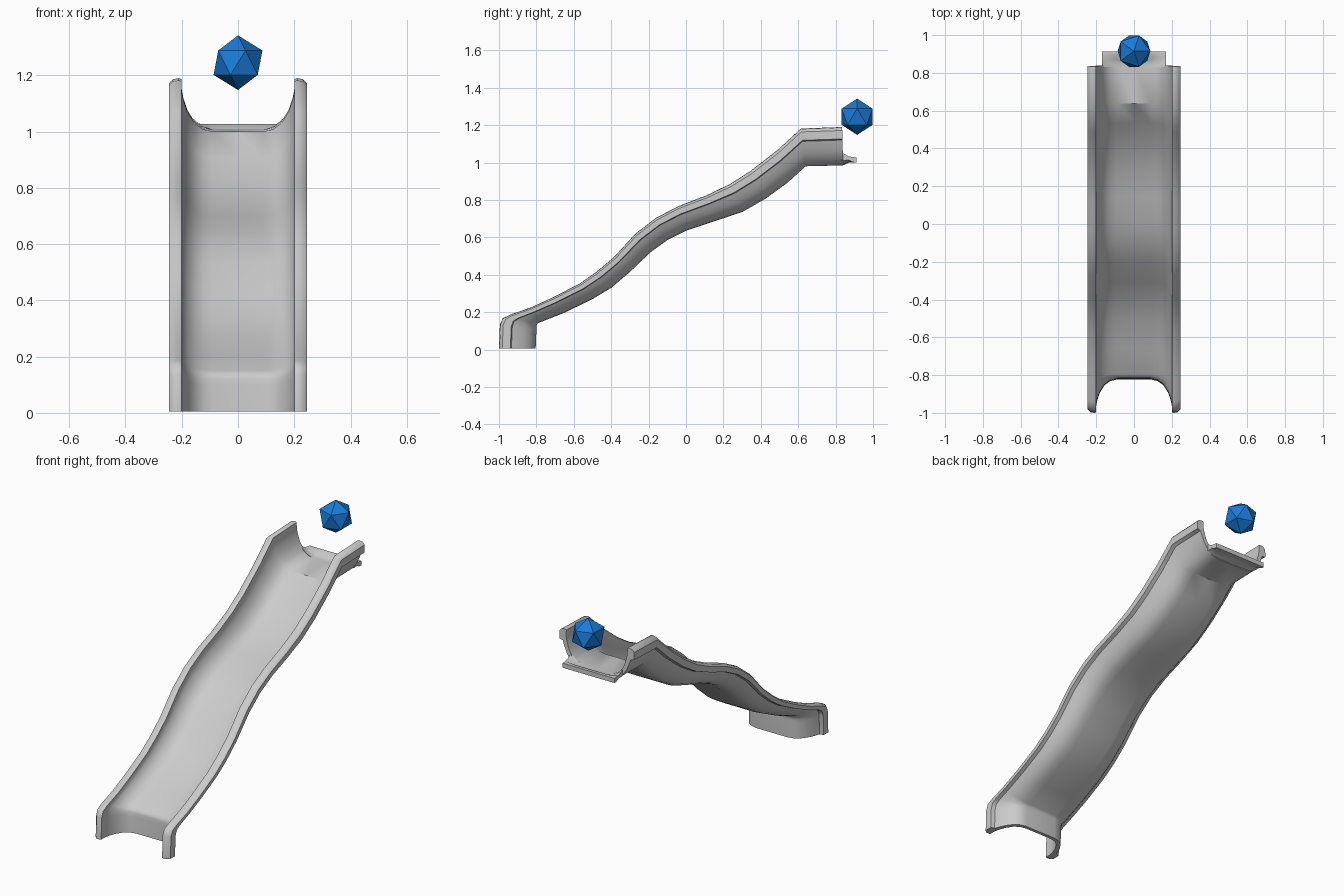
import bpy, bmesh, math

if "Cube" in bpy.data.objects:
    bpy.data.objects.remove(bpy.data.objects["Cube"])


def mirror(half):
    """Close a half profile (starts and ends at x = 0) across the centre."""
    return half + [(-x, *r) for x, *r in reversed(half) if x > 0]


def loft(name, rings):
    """Skin a list of closed rings and cap both ends."""
    bm = bmesh.new()
    loops = [[bm.verts.new(p) for p in ring] for ring in rings]
    n = len(loops[0])
    for a, b in zip(loops, loops[1:]):
        for i in range(n):
            j = (i + 1) % n
            bm.faces.new((a[i], a[j], b[j], b[i]))
    bm.faces.new(loops[0])
    bm.faces.new(loops[-1])
    bmesh.ops.recalc_face_normals(bm, faces=bm.faces)
    bmesh.ops.triangulate(bm, faces=[f for f in bm.faces if len(f.verts) > 4])
    mesh = bpy.data.meshes.new(name)
    bm.to_mesh(mesh)
    bm.free()
    ob = bpy.data.objects.new(name, mesh)
    bpy.context.collection.objects.link(ob)
    bpy.context.view_layer.objects.active = ob
    ob.select_set(True)
    bpy.ops.object.shade_smooth_by_angle(angle=math.radians(40))
    ob.select_set(False)
    return ob


# Chute cross-section: x and fraction from underside (0) to rail top (1)
section = mirror([
    (0, .10), (.09, .10), (.125, .14), (.155, .25), (.18, .45), (.194, .65),
    (.2, .80), (.2, .98), (.21, 1), (.232, .98), (.245, .91), (.245, .69),
    (.222, .66), (.212, .52), (.196, .34), (.17, .15), (.138, .04), (.1, 0), (0, 0)])

# Side profile stations: underside y, z and matching rail top y, z
stations = [
    (.84, .985, .835, 1.19), (.64, .98, .615, 1.182), (.54, .89, .49, 1.068),
    (.43, .81, .345, .955), (.30, .735, .235, .885), (.15, .685, .11, .825),
    (0, .635, -.04, .767), (-.10, .585, -.16, .705), (-.19, .52, -.27, .62),
    (-.30, .415, -.39, .49), (-.40, .33, -.48, .415), (-.50, .27, -.57, .352),
    (-.65, .197, -.71, .28), (-.79, .142, -.83, .225), (-.80, .13, -.94, .187),
    (-.80, .115, -.98, .168), (-.80, .095, -.995, .135), (-.804, .005, -1, .005)]

loft("chute", [[(x, fy + (ry - fy) * t, fz + (rz - fz) * t) for x, t in section]
               for fy, fz, ry, rz in stations])

# Mounting tab at the top end: y, top centre z, top side z, underside z
tab_rows = [(.83, 1.005, 1.055, .985), (.845, 1.006, 1.047, .987),
            (.87, 1.01, 1.033, 1.0), (.89, 1.026, 1.03, 1.0), (.912, 1.027, 1.027, 1.0)]
rings = []
for y, c, s, b in tab_rows:
    half = [(0, c), (.09, c), (.13, c + (s - c) * .3), (.17, s),
            (.17, b + (s - c) * .6), (.13, b + (s - c) * .15), (0, b)]
    rings.append([(x, y, z) for x, z in mirror(half)])
loft("top_tab", rings)

# Blue faceted ball above the top end
bpy.ops.mesh.primitive_ico_sphere_add(subdivisions=1, radius=.097, location=(0, .915, 1.245))
ball = bpy.context.object
ball.name = "marker_ball"
blue = bpy.data.materials.new("blue")
blue.diffuse_color = (.01, .2, .7, 1)
blue.use_nodes = True
blue.node_tree.nodes["Principled BSDF"].inputs["Base Color"].default_value = blue.diffuse_color
ball.data.materials.append(blue)
